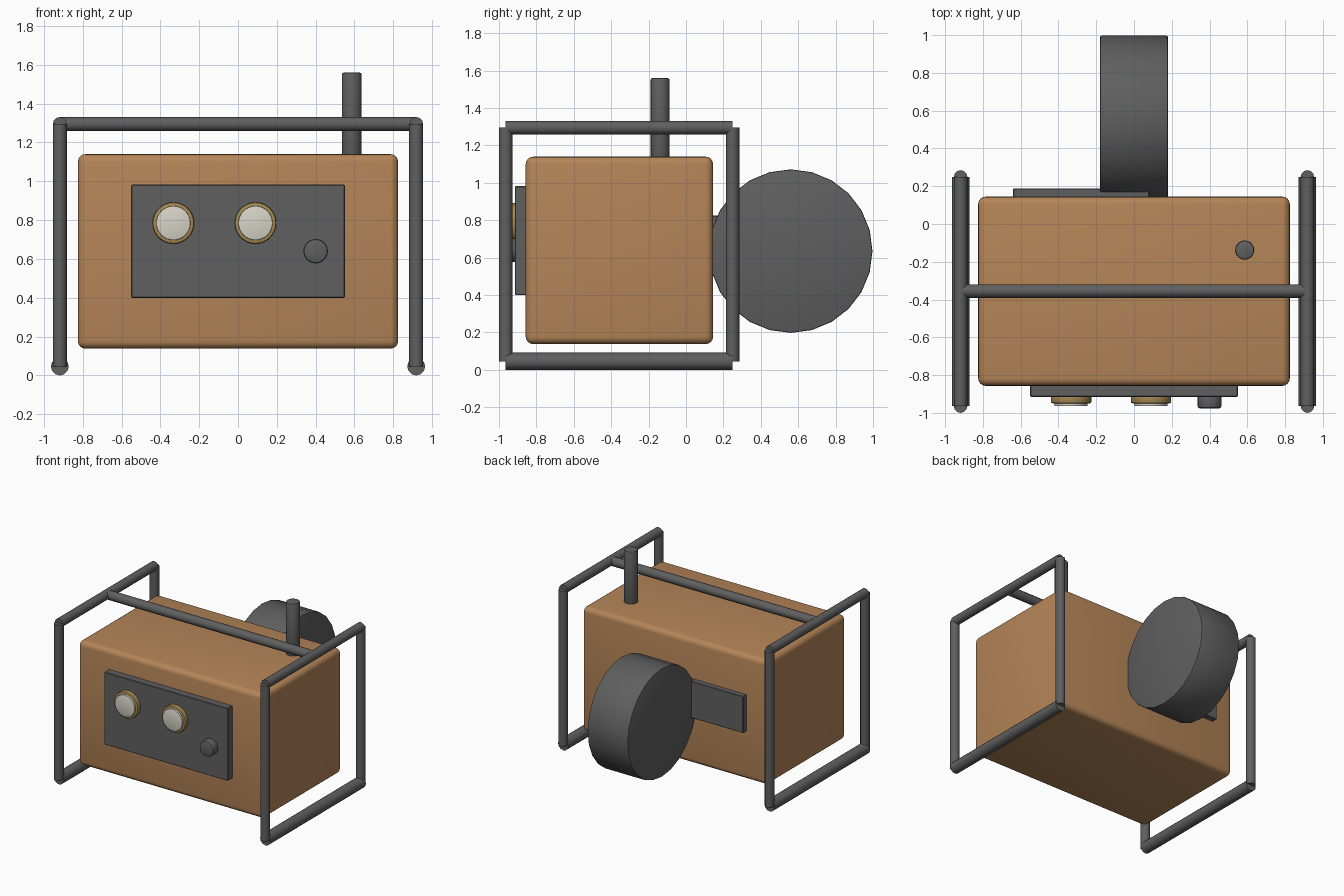
import bpy, math
from mathutils import Vector

if "Cube" in bpy.data.objects:
    bpy.data.objects.remove(bpy.data.objects["Cube"])


def material(name, rgb):
    m = bpy.data.materials.new(name)
    m.diffuse_color = (*rgb, 1)
    m.use_nodes = True
    m.node_tree.nodes["Principled BSDF"].inputs["Base Color"].default_value = m.diffuse_color
    return m


BROWN = material("tan_brown", (0.46, 0.235, 0.098))
DARK = material("dark_grey", (0.115, 0.115, 0.115))
BRASS = material("brass", (0.38, 0.25, 0.085))
PALE = material("pale_dial", (0.68, 0.66, 0.58))


def finish(ob, name, mat, bevel=0, segments=2):
    ob.name = name
    ob.data.materials.append(mat)
    if bevel:
        mod = ob.modifiers.new("bevel", 'BEVEL')
        mod.width, mod.segments, mod.limit_method = bevel, segments, 'ANGLE'
        mod.angle_limit = math.radians(40)
        bpy.ops.object.modifier_apply(modifier=mod.name)
    bpy.ops.object.shade_smooth_by_angle(angle=math.radians(35))
    return ob


def box(name, lo, hi, mat, bevel=0, segments=2):
    lo, hi = Vector(lo), Vector(hi)
    bpy.ops.mesh.primitive_cube_add(size=1, location=(lo + hi) / 2)
    ob = bpy.context.object
    ob.scale = hi - lo
    bpy.ops.object.transform_apply(location=False, rotation=False, scale=True)
    return finish(ob, name, mat, bevel, segments)


def rod(name, a, b, r, mat, sides=12, bevel=0):
    a, b = Vector(a), Vector(b)
    bpy.ops.mesh.primitive_cylinder_add(vertices=sides, radius=r, depth=(b - a).length,
                                        location=(a + b) / 2)
    ob = bpy.context.object
    ob.rotation_euler = (b - a).to_track_quat('Z', 'Y').to_euler()
    return finish(ob, name, mat, bevel)


# Main case
box("case", (-0.825, -0.857, 0.138), (0.825, 0.145, 1.14), BROWN, 0.04, 4)

# Front panel with two gauges and a knob
box("front_panel", (-0.55, -0.915, 0.40), (0.55, -0.85, 0.983), DARK, 0.004, 1)
for i, x in enumerate((-0.333, 0.09)):
    rod(f"gauge_ring_{i}", (x, -0.90, 0.785), (x, -0.949, 0.785), 0.107, BRASS, 32, 0.008)
    rod(f"gauge_dial_{i}", (x, -0.94, 0.785), (x, -0.964, 0.785), 0.088, PALE, 32, 0.003)
rod("knob", (0.40, -0.90, 0.64), (0.40, -0.976, 0.64), 0.063, DARK, 24, 0.012)

# Exhaust pipe on the top
rod("exhaust_pipe", (0.586, -0.138, 1.08), (0.586, -0.138, 1.56), 0.051, DARK, 20, 0.01)

# Rear drum and mounting plate
rod("rear_drum", (-0.18, 0.56, 0.635), (0.18, 0.56, 0.635), 0.437, DARK, 24, 0.008)
box("rear_plate", (-0.64, 0.13, 0.53), (0.08, 0.188, 0.825), DARK, 0.004, 1)

# Tubular side frames joined by a carrying bar
Y0, Y1, ZB, ZT, X = -0.964, 0.249, 0.046, 1.295, 0.918
for side, s in (("left", -X), ("right", X)):
    rod(f"frame_foot_{side}", (s, Y0, ZB), (s, Y1, ZB), 0.046, DARK)
    rod(f"frame_top_{side}", (s, Y0, ZT), (s, Y1, ZT), 0.036, DARK)
    rod(f"frame_post_front_{side}", (s, Y0, ZB), (s, Y0, ZT), 0.036, DARK)
    rod(f"frame_post_back_{side}", (s, Y1, ZB), (s, Y1, ZT), 0.036, DARK)
rod("carrying_bar", (-X, -0.355, ZT), (X, -0.355, ZT), 0.036, DARK)
